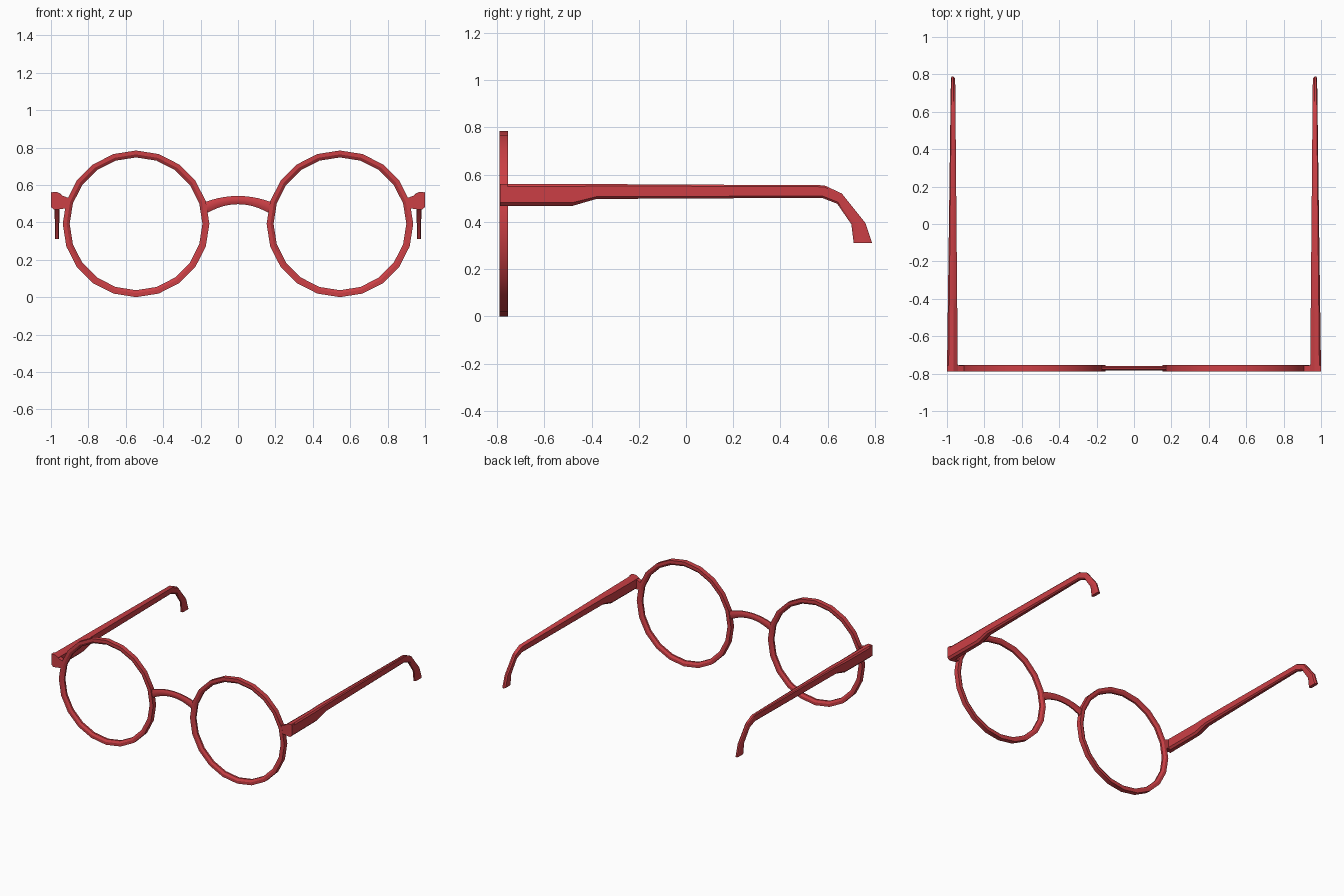
import bpy, bmesh, math
from mathutils import Vector

if "Cube" in bpy.data.objects:
    bpy.data.objects.remove(bpy.data.objects["Cube"])

red = bpy.data.materials.new("frame red")
red.diffuse_color = (0.60, 0.05, 0.06, 1)
red.use_nodes = True
red.node_tree.nodes["Principled BSDF"].inputs["Base Color"].default_value = red.diffuse_color


def loft(name, rings, closed=False, mirror=True):
    """Skin a row of equal-sized cross-sections, mirrored over x = 0."""
    bm = bmesh.new()
    rows = [[bm.verts.new(p) for p in ring] for ring in rings]
    n = len(rows[0])
    pairs = list(zip(rows, rows[1:])) + ([(rows[-1], rows[0])] if closed else [])
    for a, b in pairs:
        for i in range(n):
            j = (i + 1) % n
            bm.faces.new((a[i], a[j], b[j], b[i]))
    if not closed:
        bm.faces.new(rows[0])
        bm.faces.new(rows[-1][::-1])
    bmesh.ops.recalc_face_normals(bm, faces=bm.faces)
    mesh = bpy.data.meshes.new(name)
    bm.to_mesh(mesh)
    bm.free()
    mesh.materials.append(red)
    ob = bpy.data.objects.new(name, mesh)
    bpy.context.collection.objects.link(ob)
    bpy.ops.object.select_all(action='DESELECT')
    ob.select_set(True)
    bpy.context.view_layer.objects.active = ob
    bpy.ops.object.shade_smooth_by_angle(angle=math.radians(30))
    if mirror:
        ob.modifiers.new("mirror", 'MIRROR')
    return ob


FRONT = -0.771  # middle of the front frame in y

# Lens rims: 20-sided rings, flat outside and bevelled inside
section = [(0.392, -0.018), (0.392, 0.018), (0.371, 0.018),
           (0.355, 0.007), (0.355, -0.007), (0.371, -0.018)]
rings = []
for k in range(20):
    a = k * math.tau / 20
    rings.append([(0.545 + r * math.cos(a), FRONT + y, 0.392 + r * math.sin(a))
                  for r, y in section])
loft("lens_rims", rings, closed=True)

# Bridge: arch that thickens towards the rims
rings = []
for k in range(-5, 6):
    t = k / 5
    x = 0.18 * t
    top, bottom = 0.541 - 0.034 * t * t, 0.497 - 0.056 * t * t
    mid, h = (top + bottom) / 2, (top - bottom) / 2
    rings.append([(x, FRONT + 0.012 * math.cos(i * math.tau / 8 + math.pi / 8) / 0.924,
                   mid + h * math.sin(i * math.tau / 8 + math.pi / 8) / 0.924)
                  for i in range(8)])
loft("nose_bridge", rings, mirror=False)

# End pieces joining the rims to the temples
profile = [(0.90, 0.476), (0.985, 0.468), (0.996, 0.49), (1.0, 0.561),
           (0.985, 0.559), (0.905, 0.53)]
loft("end_pieces", [[(x, y, z) for x, z in profile] for y in (-0.788, -0.756)])

# Temples: tapering arms with a bent ear hook (top y, z, bottom y, z)
path = [(-0.788, 0.561, -0.788, 0.468), (-0.48, 0.560, -0.48, 0.468),
        (-0.38, 0.560, -0.38, 0.497), (0.585, 0.555, 0.575, 0.502),
        (0.66, 0.520, 0.64, 0.477), (0.76, 0.395, 0.70, 0.390),
        (0.788, 0.311, 0.71, 0.311)]
rings = []
for ty, tz, by, bz in path:
    f = (ty + 0.788) / 1.576
    inner, outer = 0.942 + 0.014 * f, 1.0 - 0.021 * f
    ring = []
    # chamfered cross-section: u across the width, v from bottom to top
    for u, v in [(0.25, 0), (0.75, 0), (1, 0.15), (1, 0.88),
                 (0.85, 1), (0.4, 1), (0, 0.85), (0, 0.15)]:
        p = Vector((0, by, bz)).lerp(Vector((0, ty, tz)), v)
        ring.append((inner + (outer - inner) * u, p.y, p.z))
    rings.append(ring)
loft("temples", rings)
